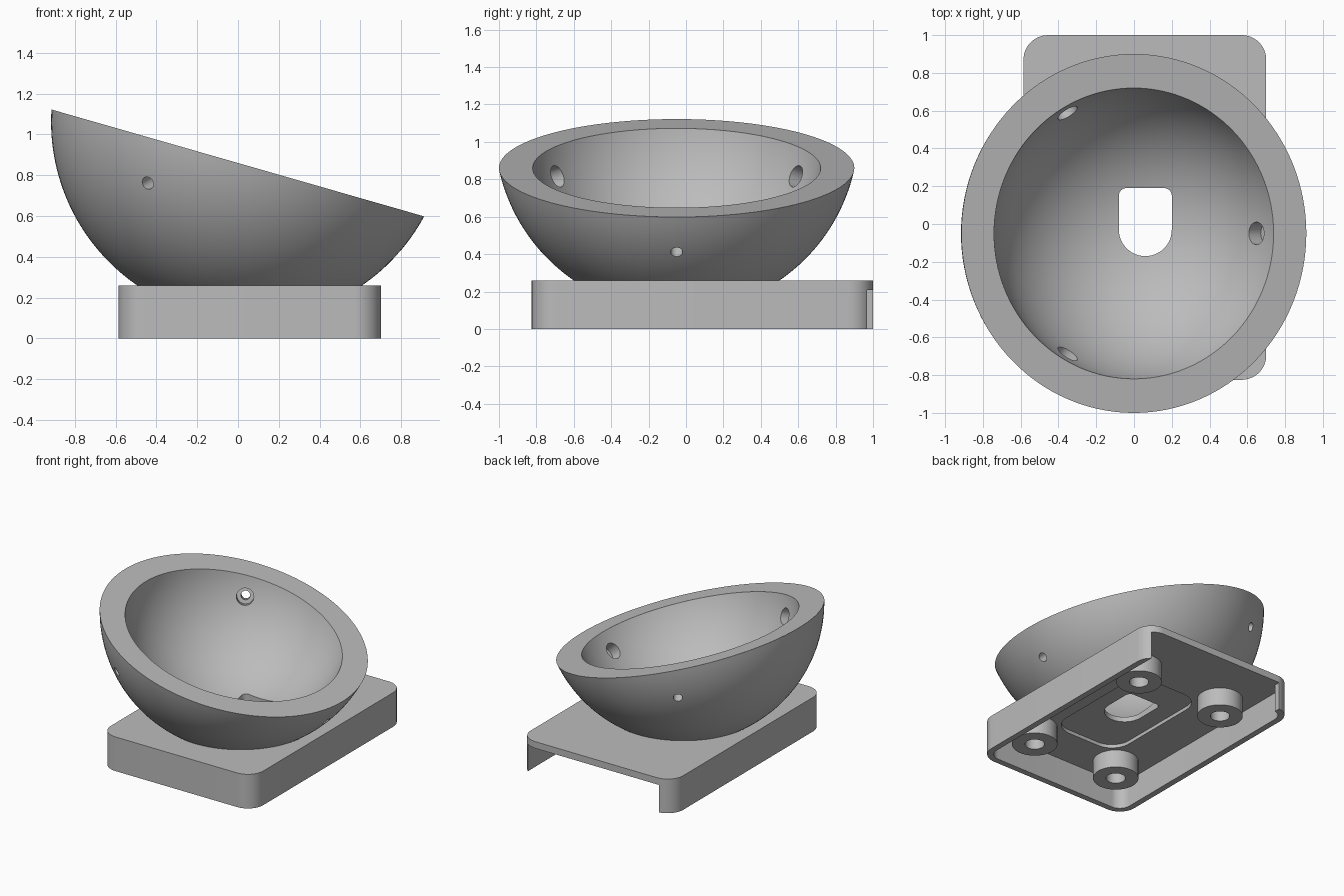
import bpy, bmesh, math
from mathutils import Matrix, Vector

if "Cube" in bpy.data.objects:
    bpy.data.objects.remove(bpy.data.objects["Cube"])

grey = bpy.data.materials.new("plain_grey")
grey.use_nodes = True
colour = (0.5, 0.5, 0.5, 1)
grey.diffuse_color = colour
grey.node_tree.nodes["Principled BSDF"].inputs["Base Color"].default_value = colour

TILT = math.radians(16)
CENTRE = Vector((0.057, -0.05, 1.062))   # centre of both bowl spheres
R_OUT, R_IN, DROP = 0.973, 0.798, 0.21   # the rim plane lies DROP below the centre
TILTED = Matrix.Translation(CENTRE) @ Matrix.Rotation(TILT, 4, 'Y')


def finish(bm, name):
    bmesh.ops.recalc_face_normals(bm, faces=bm.faces)
    mesh = bpy.data.meshes.new(name)
    bm.to_mesh(mesh)
    bm.free()
    mesh.materials.append(grey)
    obj = bpy.data.objects.new(name, mesh)
    bpy.context.scene.collection.objects.link(obj)
    return obj


def arc(cx, cy, r, start, end, n=12):
    angles = [math.radians(start + (end - start) * i / n) for i in range(n + 1)]
    return [(cx + r * math.cos(a), cy + r * math.sin(a)) for a in angles]


def rounded(x0, x1, y0, y1, r, front_r=None):
    f = front_r or r
    pts = arc(x1 - r, y1 - r, r, 0, 90) + arc(x0 + r, y1 - r, r, 90, 180)
    pts += arc(x0 + f, y0 + f, f, 180, 270) + arc(x1 - f, y0 + f, f, 270, 360)
    return pts


def prism(name, outline, z0, z1):
    bm = bmesh.new()
    face = bm.faces.new([bm.verts.new((x, y, z0)) for x, y in outline])
    out = bmesh.ops.extrude_face_region(bm, geom=[face])
    verts = [v for v in out["geom"] if isinstance(v, bmesh.types.BMVert)]
    bmesh.ops.translate(bm, verts=verts, vec=(0, 0, z1 - z0))
    bmesh.ops.remove_doubles(bm, verts=bm.verts, dist=0.0001)
    return finish(bm, name)


def disc(x, y, r, n=40):
    return arc(x, y, r, 0, 360, n)[:-1]


def rod(name, direction, r, start, end):
    bm = bmesh.new()
    turn = direction.to_track_quat('Z', 'Y').to_matrix().to_4x4()
    place = Matrix.Translation(CENTRE + direction * (start + end) / 2) @ turn
    bmesh.ops.create_cone(bm, cap_ends=True, segments=32, radius1=r, radius2=r,
                          depth=end - start, matrix=place)
    return finish(bm, name)


def combine(target, tool, operation):
    mod = target.modifiers.new("combine", 'BOOLEAN')
    mod.operation, mod.solver, mod.object = operation, 'EXACT', tool
    bpy.context.view_layer.objects.active = target
    bpy.ops.object.modifier_apply(modifier=mod.name)
    mesh = tool.data
    bpy.data.objects.remove(tool)
    bpy.data.meshes.remove(mesh)


def make_bowl():
    # thick spherical cap, lathed about its tilted axis
    bm = bmesh.new()
    steps, sides = 40, 128
    profile = []
    for r, flip in ((R_OUT, False), (R_IN, True)):
        top = math.acos(DROP / r)
        ring = [(r * math.sin(top * i / steps), -r * math.cos(top * i / steps))
                for i in range(steps + 1)]
        profile += ring[::-1] if flip else ring
    verts = [bm.verts.new((x, 0, z)) for x, z in profile]
    edges = [bm.edges.new(pair) for pair in zip(verts, verts[1:])]
    bmesh.ops.spin(bm, geom=verts + edges, cent=(0, 0, 0), axis=(0, 0, 1),
                   angle=math.tau, steps=sides)
    bmesh.ops.remove_doubles(bm, verts=bm.verts, dist=0.0005)
    bmesh.ops.transform(bm, matrix=TILTED, verts=bm.verts)
    return finish(bm, "bowl")


# base block joined with the bowl, then hollowed from below
stand = prism("bowl_stand", rounded(-0.585, 0.70, -0.825, 1.0, 0.13), 0, 0.26)
combine(stand, make_bowl(), 'UNION')
combine(stand, prism("cavity", rounded(-0.54, 0.655, -0.78, 0.955, 0.085), -0.2, 0.21), 'DIFFERENCE')
opening = [(-0.47, 0.85), (0.654, 0.85), (0.654, 1.2), (-0.47, 1.2)]
combine(stand, prism("back_opening", opening, -0.2, 0.209), 'DIFFERENCE')
combine(stand, prism("pocket", rounded(-0.22, 0.34, -0.47, 0.45, 0.15), 0.1, 0.236), 'DIFFERENCE')

# four screw bosses under the base
for x in (-0.305, 0.425):
    for y in (-0.56, 0.56):
        combine(stand, prism("boss", disc(x, y, 0.157), 0.075, 0.225), 'UNION')
        combine(stand, prism("boss_hole", disc(x, y, 0.067), 0, 0.2), 'DIFFERENCE')

# cable slot through the floor, rounded at the front
combine(stand, prism("cable_slot", rounded(-0.08, 0.20, -0.17, 0.19, 0.04, 0.14), 0.1, 0.6), 'DIFFERENCE')

# three counterbored holes through the bowl wall
for turn in (0, 117, -117):
    a, drop = math.radians(turn), math.radians(26)
    local = Vector((math.cos(a) * math.cos(drop), math.sin(a) * math.cos(drop), -math.sin(drop)))
    direction = TILTED.to_3x3() @ local
    combine(stand, rod("wall_hole", direction, 0.032, 0.7, 1.1), 'DIFFERENCE')
    combine(stand, rod("counterbore", direction, 0.06, 0.7, 0.88), 'DIFFERENCE')

bpy.ops.object.select_all(action='DESELECT')
stand.select_set(True)
bpy.context.view_layer.objects.active = stand
bpy.ops.object.shade_smooth_by_angle(angle=math.radians(30))
